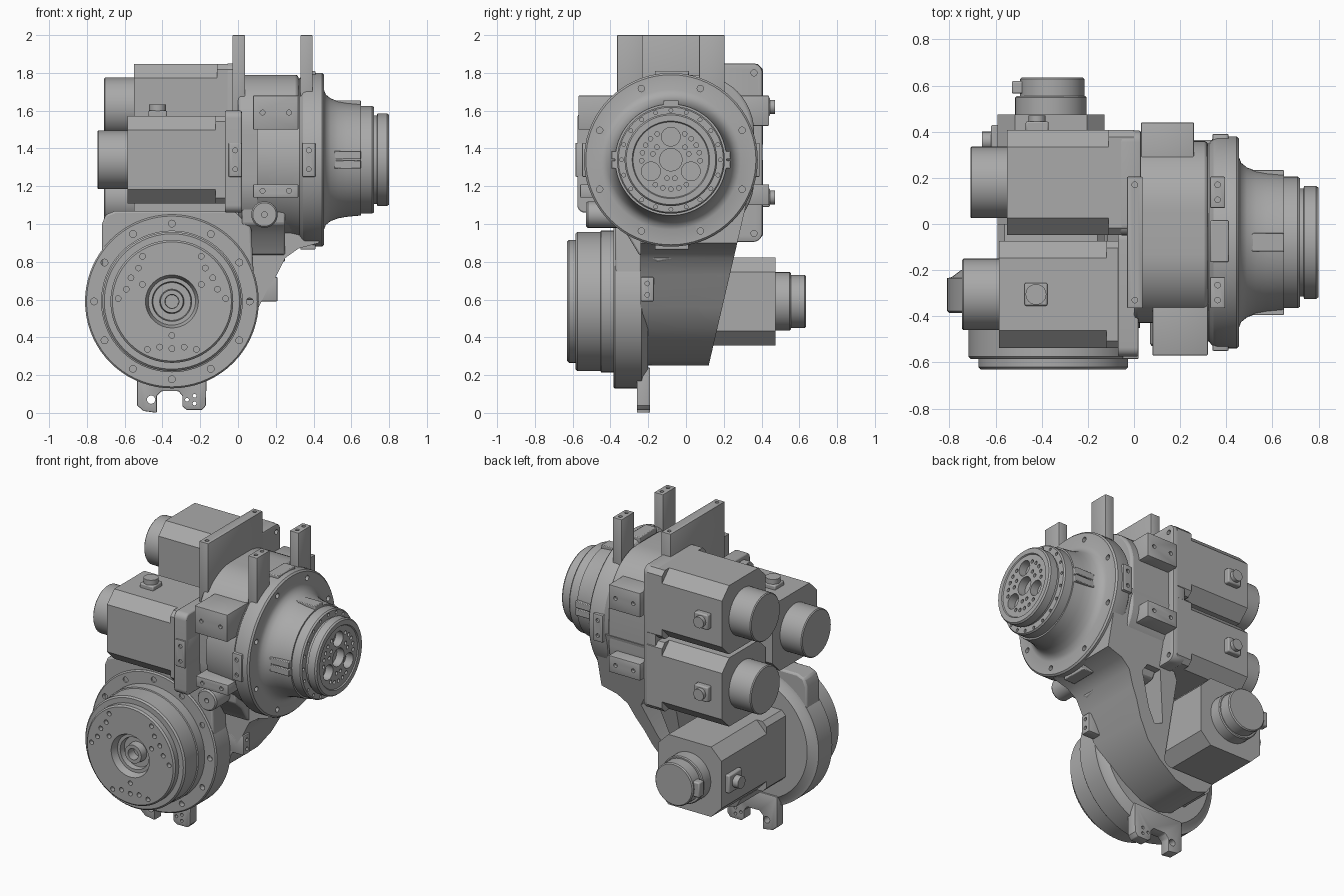
import bpy, bmesh, math
from mathutils import Vector

if "Cube" in bpy.data.objects:
    bpy.data.objects.remove(bpy.data.objects["Cube"])

metal = bpy.data.materials.new("cast_grey")
metal.use_nodes = True
GREY = (0.4, 0.4, 0.4, 1)
metal.diffuse_color = GREY
metal.node_tree.nodes["Principled BSDF"].inputs["Base Color"].default_value = GREY
parts = []


def place(axis, a, b, t):
    """Put a section point (a, b) at distance t along an axis."""
    return Vector({"x": (t, a, b), "y": (a, t, b), "z": (a, b, t)}[axis])


def finish(name, bm, bevel=0.0):
    bmesh.ops.recalc_face_normals(bm, faces=bm.faces)
    mesh = bpy.data.meshes.new(name)
    bm.to_mesh(mesh)
    bm.free()
    mesh.materials.append(metal)
    ob = bpy.data.objects.new(name, mesh)
    bpy.context.collection.objects.link(ob)
    if bevel:
        mod = ob.modifiers.new("edge_round", "BEVEL")
        mod.width, mod.segments, mod.angle_limit = bevel, 2, math.radians(40)
    parts.append(ob)
    return ob


def add_prism(bm, axis, points, t0, t1):
    ends = [[bm.verts.new(place(axis, a, b, t)) for a, b in points] for t in (t0, t1)]
    bm.faces.new(ends[0][::-1])
    bm.faces.new(ends[1])
    for i in range(len(points)):
        j = (i + 1) % len(points)
        bm.faces.new((ends[0][i], ends[0][j], ends[1][j], ends[1][i]))


def prism(name, axis, points, t0, t1, bevel=0.0):
    bm = bmesh.new()
    add_prism(bm, axis, points, t0, t1)
    return finish(name, bm, bevel)


def box(name, x, y, z, bevel=0.008):
    return prism(name, "z", [(x[0], y[0]), (x[1], y[0]), (x[1], y[1]), (x[0], y[1])], *z, bevel)


def circle(a, b, r, n=48):
    return [(a + r * math.cos(math.tau * i / n), b + r * math.sin(math.tau * i / n)) for i in range(n)]


def rounded(a0, a1, b0, b1, r, steps=6):
    """Rectangle with rounded corners; one step gives plain chamfers."""
    pts = []
    for k, (a, b) in enumerate([(a1 - r, b1 - r), (a0 + r, b1 - r), (a0 + r, b0 + r), (a1 - r, b0 + r)]):
        for i in range(steps + 1):
            ang = math.pi / 2 * (k + i / steps)
            pts.append((a + r * math.cos(ang), b + r * math.sin(ang)))
    return pts


def lathe(name, axis, a, b, profile, n=72):
    """Turn (distance, radius) pairs around an axis through (a, b)."""
    bm = bmesh.new()
    rings = [[bm.verts.new(place(axis, *p, t)) for p in circle(a, b, r, n)] for t, r in profile]
    for low, high in zip(rings, rings[1:]):
        for i in range(n):
            j = (i + 1) % n
            bm.faces.new((low[i], low[j], high[j], high[i]))
    bm.faces.new(rings[0][::-1])
    bm.faces.new(rings[-1])
    return finish(name, bm)


def cut(ob, axis, sections):
    """Subtract prisms given as (outline, start, end)."""
    bm = bmesh.new()
    for pts, t0, t1 in sections:
        add_prism(bm, axis, pts, t0, t1)
    cutter = finish("cutter", bm)
    parts.remove(cutter)
    cutter.hide_render = True
    mod = ob.modifiers.new("cut", "BOOLEAN")
    mod.operation, mod.solver, mod.object = "DIFFERENCE", "EXACT", cutter
    dg = bpy.context.evaluated_depsgraph_get()
    mesh = bpy.data.meshes.new_from_object(ob.evaluated_get(dg))
    ob.modifiers.clear()
    ob.data = mesh
    bpy.data.objects.remove(cutter)


def ring(a, b, radius, angles, r, t0, t1):
    return [(circle(a + radius * math.cos(math.radians(d)), b + radius * math.sin(math.radians(d)), r, 16), t0, t1)
            for d in angles]


# Lower rotary joint, turning about y
LX, LZ = -0.35, 0.59
joint = lathe("lower_joint", "y", LX, LZ, [
    (-0.2, 0.40), (-0.23, 0.44), (-0.235, 0.46), (-0.377, 0.46), (-0.385, 0.452), (-0.385, 0.375),
    (-0.45, 0.375), (-0.453, 0.368), (-0.575, 0.368), (-0.585, 0.358), (-0.585, 0.325), (-0.62, 0.325),
    (-0.63, 0.315), (-0.63, 0.14), (-0.585, 0.125), (-0.585, 0.105), (-0.55, 0.10), (-0.55, 0.065),
    (-0.60, 0.06), (-0.60, 0.037), (-0.54, 0.035)])
holes = ring(LX, LZ, 0.412, range(0, 360, 30), 0.018, -0.4, -0.35)
for group in (30, 150, 270):
    holes += ring(LX, LZ, 0.285, [group + d for d in (-27, 27)], 0.015, -0.7, -0.6)
    holes += ring(LX, LZ, 0.25, [group + d for d in (-15, 0, 15)], 0.015, -0.7, -0.6)
    holes += ring(LX, LZ, 0.18, [group], 0.015, -0.7, -0.6)
cut(joint, "y", holes)

# Plate behind the joint and the two feet
prism("joint_plate", "y", [(-0.72, 0.6), (-0.72, 1.0), (-0.70, 1.05), (-0.65, 1.07), (-0.02, 1.07),
                           (0.07, 0.98), (0.09, 0.6)], -0.375, -0.235, 0.012)
feet = prism("feet", "y", [(-0.535, 0.24), (-0.535, 0.04), (-0.50, 0.01), (-0.43, 0.0), (-0.43, 0.09), (-0.405, 0.115),
                           (-0.315, 0.115), (-0.295, 0.09), (-0.295, 0.035), (-0.27, 0.015), (-0.19, 0.015),
                           (-0.17, 0.04), (-0.165, 0.24)], -0.26, -0.19, 0.006)
cut(feet, "y", [(circle(a, b, r, 16), -0.3, -0.1) for a, b, r in
                [(-0.46, 0.07, 0.022), (-0.27, 0.07, 0.01), (-0.23, 0.09, 0.01), (-0.23, 0.05, 0.01)]])

# Cast arm between the joint and the drum, with a sloping back
arm = prism("cast_arm", "y", [(-0.36, 0.25), (-0.22, 0.28), (-0.08, 0.36), (0.03, 0.45), (0.11, 0.56), (0.16, 0.66),
                              (0.205, 0.73), (0.25, 0.82), (0.32, 0.87), (0.43, 0.90), (0.43, 1.3), (-0.02, 1.3),
                              (-0.04, 0.98), (-0.12, 0.86), (-0.4, 0.83), (-0.55, 0.7), (-0.55, 0.42), (-0.46, 0.28)],
            -0.24, 0.2)
for v in arm.data.vertices:
    if v.co.y > 0:
        v.co.y = 0.12 + (v.co.z - 0.25) * 0.233
cut(arm, "y", [([(-0.06, 0.58), (0.0, 0.56), (0.06, 0.64), (0.15, 0.84), (0.12, 0.89), (0.02, 0.89)], -0.02, 0.5),
               (rounded(-0.7, -0.115, 0.34, 1.0, 0.05), -0.14, 0.5)])
prism("arm_shoulder", "x", [(-0.39, 1.1), (-0.38, 1.0), (-0.31, 0.94), (-0.25, 0.84), (-0.15, 0.8), (0.2, 0.85),
                            (0.26, 0.95), (0.27, 1.1)], 0.02, 0.25, 0.01)
arm_boss = lathe("arm_boss", "y", 0.14, 1.05, [(-0.24, 0.07), (-0.52, 0.07), (-0.53, 0.062)], 32)
cut(arm_boss, "y", [(circle(0.14, 1.05, 0.015, 16), -0.6, -0.5)])
bracket = box("arm_bracket", (0.06, 0.21), (-0.24, -0.17), (0.59, 0.72))
cut(bracket, "x", [(circle(-0.205, z, 0.012, 16), 0.19, 0.3) for z in (0.625, 0.685)])

# Drum housing and wrist, turning about x
WY, WZ = -0.08, 1.34
prism("drum_housing", "x", rounded(-0.43, 0.36, 0.93, 1.79, 0.3, 12), 0.0, 0.32, 0.015)
wrist = lathe("wrist", "x", WY, WZ, [
    (0.1, 0.40), (0.28, 0.42), (0.325, 0.43), (0.345, 0.455), (0.36, 0.46), (0.445, 0.46), (0.455, 0.45),
    (0.455, 0.37), (0.465, 0.345), (0.49, 0.325), (0.53, 0.31), (0.575, 0.302), (0.65, 0.295), (0.65, 0.285),
    (0.71, 0.285), (0.72, 0.278), (0.72, 0.235), (0.735, 0.235), (0.738, 0.245), (0.79, 0.245),
    (0.80, 0.237), (0.80, 0.205), (0.793, 0.2)])
cut(wrist, "x", ring(WY, WZ, 0.408, [22.5 + 45 * i for i in range(8)], 0.017, 0.43, 0.5)
    + ring(WY, WZ, 0.262, range(0, 360, 18), 0.01, 0.70, 0.73)
    + ring(WY, WZ, 0.122, (90, 210, 330), 0.05, 0.74, 0.9)
    + ring(WY, WZ, 0.0, (0,), 0.06, 0.74, 0.9)
    + [s for g in (30, 150, 270) for s in
       ring(WY, WZ, 0.155, [g + d for d in (-32, -16, 0, 16, 32)], 0.012, 0.77, 0.9)
       + ring(WY, WZ, 0.10, [g - 12, g + 12], 0.012, 0.77, 0.9)])

# Index pads around the wrist
box("index_pad_top", (0.51, 0.65), (-0.12, -0.04), (1.6, 1.655), 0.004)
for side, name in ((-1, "front"), (1, "back")):
    ys = sorted((WY + side * 0.26, WY + side * 0.315))
    for z in (1.315, 1.365):
        box("index_pad_" + name, (0.51, 0.65), ys, (z - 0.022, z + 0.022), 0.004)

# Lifting bars on top
bars = [("lifting_bar", (-0.03, 0.037), (-0.365, 0.205), 1.55), ("front_post", (0.33, 0.395), (-0.365, -0.23), 1.55),
        ("back_post", (0.33, 0.395), (0.07, 0.205), 1.55)]
for name, xs, ys, z in bars:
    bar = box(name, xs, ys, (z, 2.0), 0.004)
    cut(bar, "z", [(circle(sum(xs) / 2, y, 0.012, 16), 1.95, 2.1) for y in (ys[0] + 0.035, ys[1] - 0.035)])

# Mounting pads on the housing
pads = [("front_upper_pad", (0.08, 0.32), (-0.57, -0.25), (1.5, 1.68)),
        ("front_lower_pad", (0.08, 0.32), (-0.56, -0.3), (1.14, 1.21)),
        ("front_inner_pad", (-0.05, 0.02), (-0.585, -0.3), (1.25, 1.43)),
        ("front_outer_pad", (0.34, 0.41), (-0.55, -0.45), (1.25, 1.43)),
        ("back_upper_pad", (0.03, 0.26), (0.2, 0.44), (1.52, 1.68)),
        ("back_lower_pad", (0.03, 0.26), (0.2, 0.44), (1.10, 1.21)),
        ("back_outer_pad", (0.34, 0.41), (0.3, 0.39), (1.25, 1.43)),
        ("top_pad", (0.33, 0.41), (-0.165, 0.015), (1.76, 1.81)),
        ("bottom_pad", (0.33, 0.41), (-0.165, 0.015), (0.865, 0.92))]
for name, xs, ys, zs in pads:
    pad = box(name, xs, ys, zs, 0.005)
    if "front" in name or "back" in name:
        y = ys[0] if "front" in name else ys[1]
        wide = xs[1] - xs[0] > zs[1] - zs[0]
        spots = [(xs[0] + 0.05, sum(zs) / 2), (xs[1] - 0.05, sum(zs) / 2)] if wide else \
                [(sum(xs) / 2, zs[0] + 0.04), (sum(xs) / 2, zs[1] - 0.04)]
        cut(pad, "y", [(circle(a, b, 0.013, 16), y - 0.02, y + 0.02) for a, b in spots])

# Motor mounting plates
back_plate = prism("back_motor_plate", "x", rounded(-0.05, 0.405, 0.905, 1.85, 0.05), -0.06, 0.03, 0.008)
cut(back_plate, "x", [(circle(0.36, z, 0.016, 16), -0.1, 0.1) for z in (0.95, 1.8)])
prism("front_motor_plate", "x", rounded(-0.575, -0.03, 1.06, 1.60, 0.04), -0.07, 0.02, 0.008)


def motor(name, axis, a, b, half, mount, neck, end, tip):
    """Chamfered square body with a square nose and a round end cap."""
    prism(name + "_nose", axis, rounded(a - half, a + half, b - half, b + half, 0.03, 1), mount, neck)
    prism(name + "_body", axis, rounded(a - half, a + half, b - half, b + half, 0.075, 1), neck, end)
    lip = tip - math.copysign(0.006, tip - end)
    lathe(name + "_cap", axis, a, b, [(end, 0.155), (lip, 0.155), (tip, 0.149)], 48)


motor("upper_back_motor", "x", 0.18, 1.62, 0.228, 0.0, -0.11, -0.55, -0.71)
motor("lower_back_motor", "x", 0.18, 1.14, 0.228, 0.0, -0.11, -0.55, -0.71)
motor("front_motor", "x", -0.305, 1.34, 0.232, 0.0, -0.12, -0.585, -0.745)
motor("arm_motor", "y", -0.36, 0.59, 0.232, -0.24, 0.0, 0.475, 0.555)
lathe("arm_motor_encoder", "y", -0.355, 0.59, [(0.55, 0.14), (0.628, 0.14), (0.635, 0.133)], 48)
box("encoder_plug", (-0.53, -0.44), (0.565, 0.62), (0.54, 0.64))

# Cable connectors on the motors
for name, z in (("upper", 1.62), ("lower", 1.14)):
    box(name + "_connector", (-0.47, -0.37), (0.40, 0.445), (z - 0.05, z + 0.05))
    lathe(name + "_connector_plug", "y", -0.42, z, [(0.44, 0.037), (0.47, 0.037)], 24)
box("front_connector", (-0.475, -0.375), (-0.355, -0.255), (1.56, 1.60))
lathe("front_connector_plug", "z", -0.425, -0.305, [(1.595, 0.045), (1.632, 0.045)], 24)
box("arm_connector", (-0.62, -0.58), (0.29, 0.43), (0.52, 0.64))
lathe("arm_connector_plug", "x", 0.36, 0.58, [(-0.61, 0.04), (-0.66, 0.04)], 24)

# Smooth the turned surfaces, keep the edges crisp
bpy.ops.object.select_all(action="DESELECT")
for ob in parts:
    ob.select_set(True)
bpy.context.view_layer.objects.active = parts[0]
bpy.ops.object.shade_smooth_by_angle(angle=math.radians(30))
